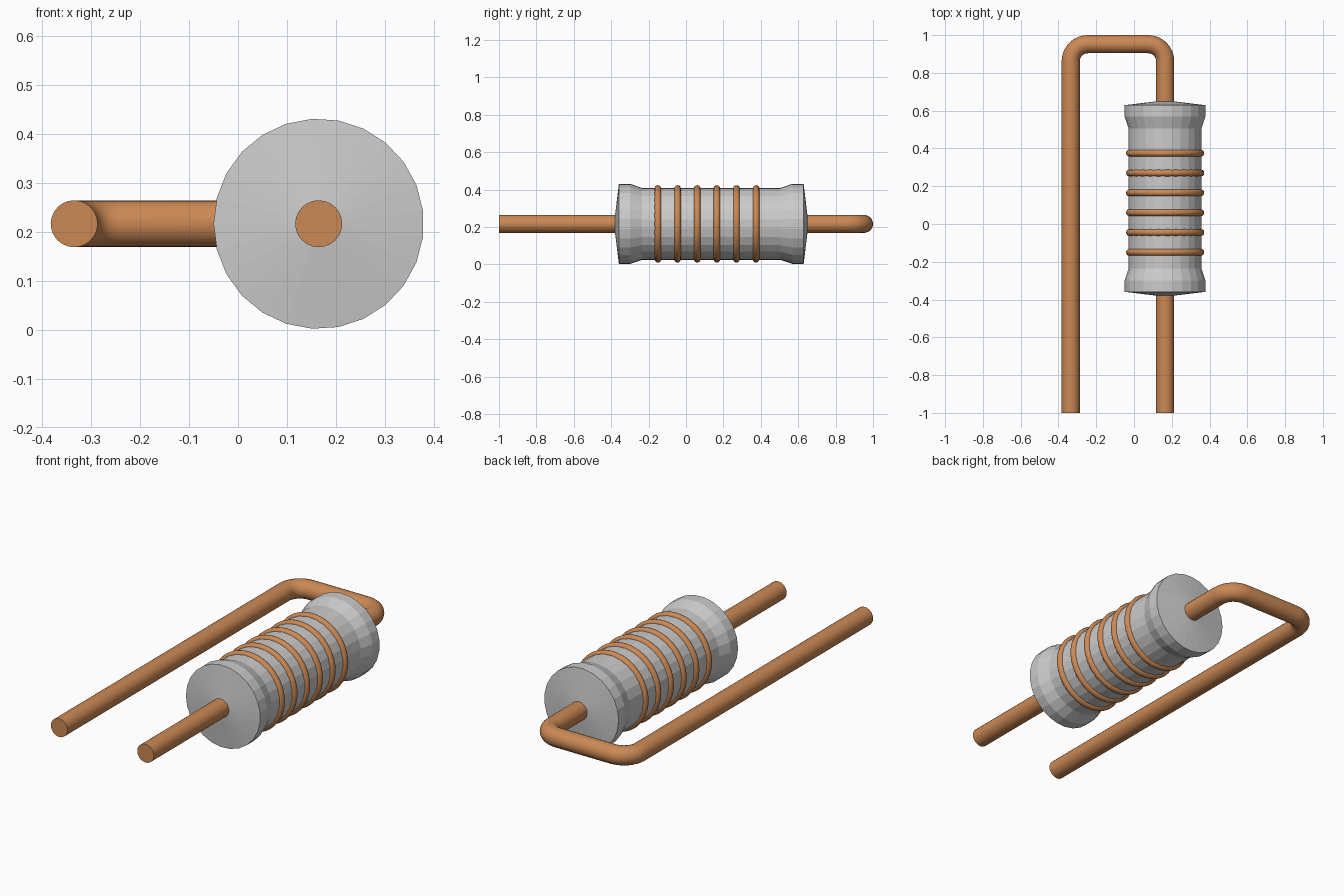
import bpy, bmesh, math

if "Cube" in bpy.data.objects:
    bpy.data.objects.remove(bpy.data.objects["Cube"])

AX, AZ = 0.165, 0.217      # body axis
LEG_X = -0.335             # long return leg
WIRE_R = 0.048
END_Y, BEND_Y, BEND_R = -1.0, 0.952, 0.09

copper = bpy.data.materials.new("copper")
copper.diffuse_color = (0.6, 0.25, 0.09, 1)
copper.use_nodes = True
copper.node_tree.nodes["Principled BSDF"].inputs["Base Color"].default_value = copper.diffuse_color


def smooth(obj, angle=40):
    bpy.ops.object.select_all(action='DESELECT')
    obj.select_set(True)
    bpy.context.view_layer.objects.active = obj
    bpy.ops.object.shade_smooth_by_angle(angle=math.radians(angle))


def lathe_y(name, profile, sides):
    """Revolve (y, radius) points about the body axis; the end points close on the axis."""
    bm = bmesh.new()
    rings = []
    for y, r in profile:
        if r == 0:
            rings.append([bm.verts.new((AX, y, AZ))] * sides)
            continue
        angles = [math.pi + 2 * math.pi * i / sides for i in range(sides)]
        rings.append([bm.verts.new((AX + r * math.cos(a), y, AZ + r * math.sin(a))) for a in angles])
    for a, b in zip(rings, rings[1:]):
        for i in range(sides):
            j = (i + 1) % sides
            bm.faces.new(list(dict.fromkeys((a[i], a[j], b[j], b[i]))))
    bmesh.ops.recalc_face_normals(bm, faces=bm.faces)
    mesh = bpy.data.meshes.new(name)
    bm.to_mesh(mesh)
    bm.free()
    obj = bpy.data.objects.new(name, mesh)
    bpy.context.collection.objects.link(obj)
    return obj


# faceted body with flared ends and shallow conical caps
half = [(0.52, 0), (0.494, 0.215), (0.435, 0.215), (0.37, 0.193)]
mid = 0.135
profile = [(mid - y, r) for y, r in half] + [(mid + y, r) for y, r in reversed(half)]
lathe_y("body", profile, 25)

# colour bands
for i in range(6):
    bpy.ops.mesh.primitive_torus_add(
        location=(AX, -0.15 + 0.105 * i, AZ), rotation=(math.pi / 2, 0, 0),
        major_radius=0.189, minor_radius=0.018, major_segments=48, minor_segments=12)
    band = bpy.context.object
    band.name = f"band_{i + 1}"
    band.data.materials.append(copper)
    smooth(band)


# bent lead wire: up through the body, rounded corners, back down
def corner(cx, start):
    return [(cx + BEND_R * math.cos(a), BEND_Y - BEND_R + BEND_R * math.sin(a))
            for a in (start + math.pi / 2 * k / 8 for k in range(9))]


path = ([(AX, END_Y)] + corner(AX - BEND_R, 0)
        + corner(LEG_X + BEND_R, math.pi / 2) + [(LEG_X, END_Y)])
curve = bpy.data.curves.new("lead_wire", 'CURVE')
curve.dimensions = '3D'
curve.bevel_depth = WIRE_R
curve.bevel_resolution = 10
curve.use_fill_caps = True
spline = curve.splines.new('POLY')
spline.points.add(len(path) - 1)
for point, (x, y) in zip(spline.points, path):
    point.co = (x, y, AZ, 1)
wire = bpy.data.objects.new("lead_wire", curve)
bpy.context.collection.objects.link(wire)
bpy.ops.object.select_all(action='DESELECT')
wire.select_set(True)
bpy.context.view_layer.objects.active = wire
bpy.ops.object.convert(target='MESH')
wire = bpy.context.object
wire.data.materials.clear()
wire.data.materials.append(copper)
smooth(wire)
